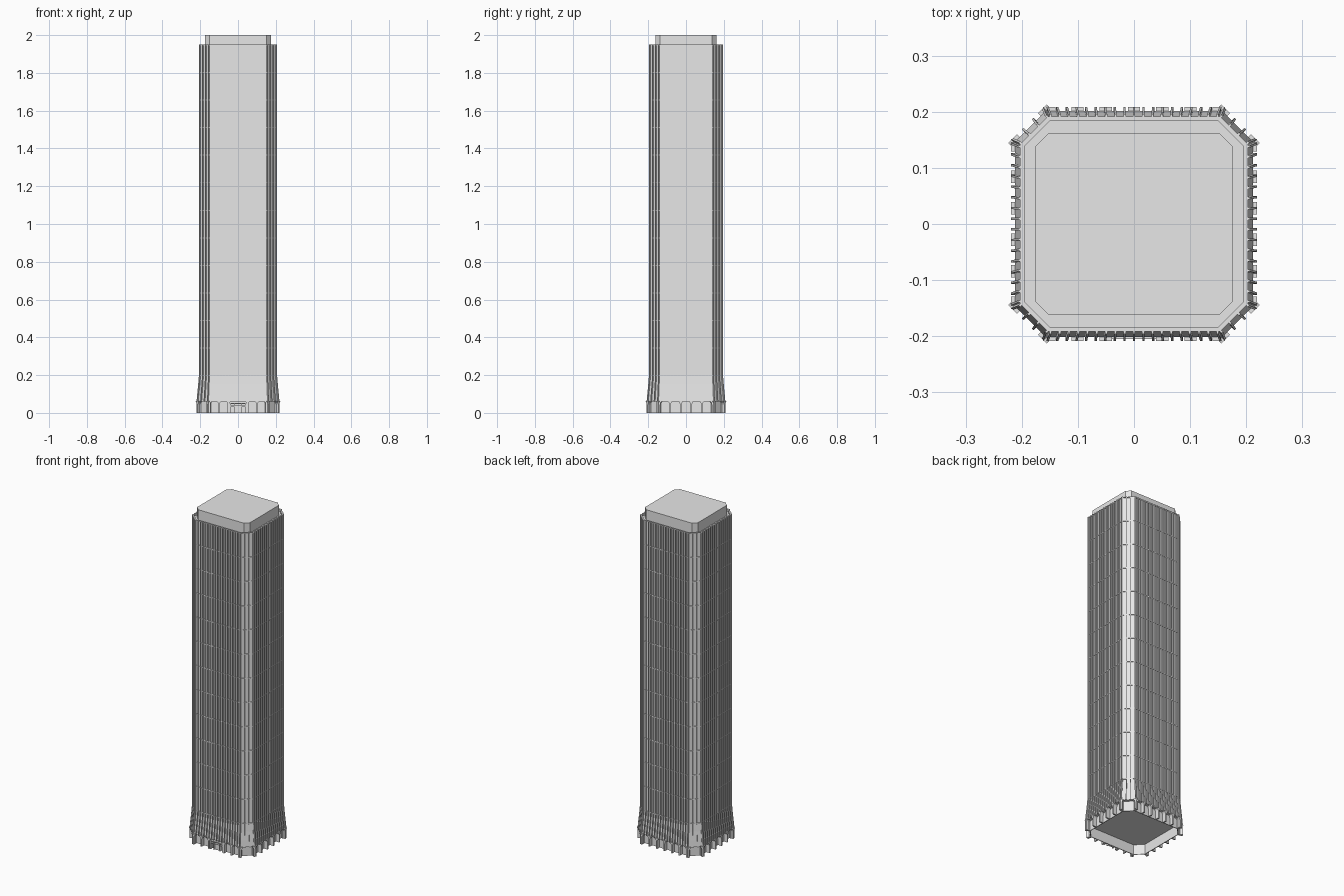
import bpy, bmesh
from mathutils import Vector

cube = bpy.data.objects.get("Cube")
if cube:
    bpy.data.objects.remove(cube)

GREY = (0.8, 0.8, 0.8, 1)
concrete = bpy.data.materials.new("light grey concrete")
concrete.use_nodes = True
concrete.diffuse_color = GREY
concrete.node_tree.nodes["Principled BSDF"].inputs["Base Color"].default_value = GREY

HX, HY, CUT = 0.2, 0.189, 0.048          # wall plan of the shaft
BASE, TOP = 0.06, 1.95
FLARE = [(BASE, 0.0125), (0.1, 0.009), (0.15, 0.004), (0.2, 0.0)]
Z = Vector((0, 0, 1))


def plan(d=0.0, hx=HX, hy=HY, c=CUT):
    """Rectangle with cut corners, grown outwards by d, counter-clockwise."""
    hx, hy, c = hx + d, hy + d, c + 0.586 * d
    return [Vector(p) for p in (
        (hx - c, -hy, 0), (hx, c - hy, 0), (hx, hy - c, 0), (hx - c, hy, 0),
        (c - hx, hy, 0), (-hx, hy - c, 0), (-hx, c - hy, 0), (c - hx, -hy, 0))]


def loft(bm, loops, caps=True, closed=False):
    """Skin a series of point loops."""
    rings = [[bm.verts.new(p) for p in loop] for loop in loops]
    n = len(rings[0])
    pairs = list(zip(rings, rings[1:]))
    if closed:
        pairs.append((rings[-1], rings[0]))
    for a, b in pairs:
        for i in range(n):
            j = (i + 1) % n
            bm.faces.new((a[i], a[j], b[j], b[i]))
    if caps and not closed:
        bm.faces.new(rings[0][::-1])
        bm.faces.new(rings[-1])


def box(bm, x0, x1, y0, y1, z0, z1):
    loft(bm, [[Vector(p) for p in ((x0, y0, z), (x1, y0, z), (x1, y1, z), (x0, y1, z))]
              for z in (z0, z1)])


def finish(name, bm):
    bmesh.ops.recalc_face_normals(bm, faces=bm.faces)
    mesh = bpy.data.meshes.new(name)
    bm.to_mesh(mesh)
    bm.free()
    mesh.materials.append(concrete)
    ob = bpy.data.objects.new(name, mesh)
    bpy.context.collection.objects.link(ob)
    return ob


def at(z, d):
    return [p + Z * z for p in plan(d)]


def sides():
    """Yield index, bay count, along and outward directions of every side."""
    pts = plan()
    for i in range(8):
        along = (pts[(i + 1) % 8] - pts[i]).normalized()
        bays = 3 if i % 2 == 0 else (15 if i in (1, 5) else 18)
        yield i, bays, along, Vector((along.y, -along.x, 0))


def spot(i, t, d):
    pts = plan(d)
    return pts[i].lerp(pts[(i + 1) % 8], t)


# Shaft with flared foot, parapet and sunken roof deck
bm = bmesh.new()
loft(bm, [at(z, d) for z, d in FLARE + [(TOP, 0), (TOP, -0.005), (TOP - 0.012, -0.005)]])
finish("tower_shaft", bm)

# Rooftop block
bm = bmesh.new()
loft(bm, [[p + Z * z for p in plan(0, 0.176, 0.162, 0.024)] for z in (TOP - 0.014, 2.0)])
finish("roof_block", bm)

# Thin horizontal ledges between the fins
bm = bmesh.new()
for k in range(13):
    z = 0.2 + k * (TOP - 0.2) / 12 - 0.005
    loft(bm, [at(z, -0.002), at(z, 0.003), at(z + 0.005, 0.003), at(z + 0.005, -0.002)],
         closed=True)
finish("floor_ledges", bm)

# Vertical fins following the flare
bm = bmesh.new()
for i, bays, along, out in sides():
    for k in range(bays + 1):
        t = 0.01 + 0.98 * k / bays
        loops = []
        for z, d in FLARE + [(TOP, 0)]:
            p = spot(i, t, d) + Z * z
            w = along * 0.002
            loops.append([p - w - out * 0.002, p + w - out * 0.002,
                          p + w + out * 0.007, p - w + out * 0.007])
        loft(bm, loops)
finish("facade_fins", bm)

# Hollow ground floor wall
bm = bmesh.new()
loft(bm, [at(0, -0.004), at(BASE, -0.004), at(BASE, -0.008), at(0, -0.008)], closed=True)
finish("lobby_wall", bm)

# Ground floor piers with widened heads, left out behind the entrance
bm = bmesh.new()
HEAD = [(0.004, 0), (0.004, 0.045), (0.006, 0.053), (0.011, BASE), (0.011, 0.063)]
PROFILE = HEAD + [(-s, z) for s, z in reversed(HEAD)]
for i, bays, along, out in sides():
    for k in range(0, bays + 1, 3):
        if i == 7 and k == bays // 2:
            continue
        p = spot(i, 0.02 + 0.96 * k / bays, 0.0125)
        loft(bm, [[p + along * s + Z * z + out * d for s, z in PROFILE]
                  for d in (-0.017, 0.007)])
finish("ground_piers", bm)

# Entrance portal and doors on the front
bm = bmesh.new()
front = -HY - 0.016
for side in (-1, 1):
    for x, w in ((0.041, 0.003), (0.02, 0.0015)):
        box(bm, side * x - w, side * x + w, front, -HY + 0.005, 0, 0.05)
box(bm, -0.044, 0.044, front, -HY + 0.005, 0.047, 0.053)
box(bm, -0.04, 0.04, front + 0.003, -HY + 0.005, 0.035, 0.038)
finish("entrance_portal", bm)

bm = bmesh.new()
for side in (-1, 1):
    box(bm, side * 0.0098 - 0.009, side * 0.0098 + 0.009, -HY - 0.006, -HY + 0.005, 0, 0.035)
finish("entrance_doors", bm)
